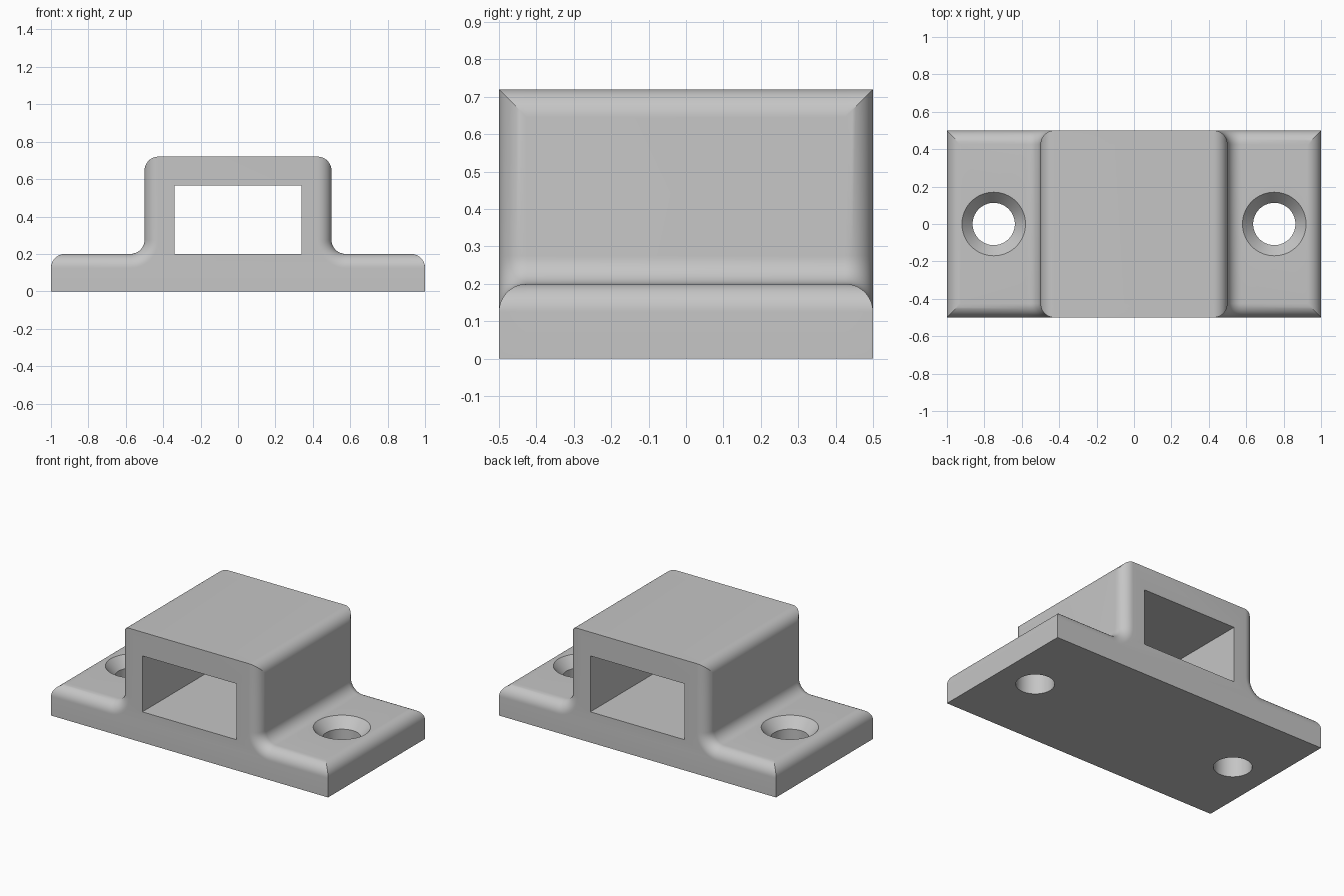
import bpy, bmesh
from math import sin, cos, acos, pi

if "Cube" in bpy.data.objects:
    bpy.data.objects.remove(bpy.data.objects["Cube"])

HALF_LENGTH, HALF_DEPTH, BASE_TOP = 1.0, 0.5, 0.2
HUMP_HALF, HUMP_TOP = 0.5, 0.72
R = 0.075            # radius of every rounded edge
STEPS = 12

gray = bpy.data.materials.new("matte gray")
gray.use_nodes = True
color = (0.56, 0.56, 0.56, 1)
gray.diffuse_color = color
gray.node_tree.nodes["Principled BSDF"].inputs["Base Color"].default_value = color


def arc(cx, cz, r, start, end):
    angles = [start + (end - start) * i / STEPS for i in range(STEPS + 1)]
    return [(cx + r * cos(a), cz + r * sin(a)) for a in angles]


def section(inset):
    """Outline of one slice; the walls and flange tops pull in, the ends do not."""
    first = acos(max(0, 1 - inset / R))
    half = [(HALF_LENGTH, 0)]
    # rounded flange end, clipped by the lowered flange top
    half += arc(HALF_LENGTH - R, BASE_TOP - R, R, 0, pi / 2 - first)
    # hollow fillet between flange and hump
    half += arc(HUMP_HALF + R, BASE_TOP + R, R + inset, 1.5 * pi, pi)
    # rounded hump shoulder, clipped by the narrowed hump wall
    half += arc(HUMP_HALF - R, HUMP_TOP - R, R, first, pi / 2)
    return half + [(-x, z) for x, z in reversed(half)]


def make_object(name, bm):
    bmesh.ops.recalc_face_normals(bm, faces=bm.faces)
    mesh = bpy.data.meshes.new(name)
    bm.to_mesh(mesh)
    bm.free()
    mesh.materials.append(gray)
    obj = bpy.data.objects.new(name, mesh)
    bpy.context.collection.objects.link(obj)
    return obj


# Bracket body: slices lofted from front to back
turns = [pi / 2 * i / STEPS for i in range(STEPS + 1)]
front = [(-HALF_DEPTH + R * (1 - sin(t)), R * (1 - cos(t))) for t in reversed(turns)]
slices = front + [(-y, inset) for y, inset in reversed(front)]
bm = bmesh.new()
rings = [[bm.verts.new((x, y, z)) for x, z in section(d)] for y, d in slices]
for a, b in zip(rings, rings[1:]):
    for i in range(len(a)):
        j = (i + 1) % len(a)
        bm.faces.new((a[i], a[j], b[j], b[i]))
bm.faces.new(rings[0])
bm.faces.new(rings[-1])
bmesh.ops.remove_doubles(bm, verts=bm.verts, dist=1e-5)
body = make_object("bracket_body", bm)


# Cutter for the rectangular tunnel
bm = bmesh.new()
bmesh.ops.create_cube(bm, size=1)
for v in bm.verts:
    v.co = (v.co.x * 0.68, v.co.y * 2, 0.2 if v.co.z < 0 else 0.565)
cutters = [make_object("tunnel_cutter", bm)]

# Cutters for the countersunk screw holes
HOLE = [(0.113, -0.1), (0.113, 0.135), (0.17, BASE_TOP), (0.17, 0.3)]
for side, x in (("left", 0.75), ("right", -0.75)):
    bm = bmesh.new()
    rings = [[bm.verts.new((x + r * cos(2 * pi * i / 64), r * sin(2 * pi * i / 64), z))
              for i in range(64)] for r, z in HOLE]
    for a, b in zip(rings, rings[1:]):
        for i in range(64):
            j = (i + 1) % 64
            bm.faces.new((a[i], a[j], b[j], b[i]))
    bm.faces.new(rings[0])
    bm.faces.new(rings[-1])
    cutters.append(make_object(side + "_screw_hole_cutter", bm))

bpy.ops.object.select_all(action="DESELECT")
bpy.context.view_layer.objects.active = body
body.select_set(True)
for cutter in cutters:
    cut = body.modifiers.new(cutter.name, "BOOLEAN")
    cut.operation, cut.solver, cut.object = "DIFFERENCE", "EXACT", cutter
    bpy.ops.object.modifier_apply(modifier=cut.name)
    bpy.data.objects.remove(cutter)

bpy.ops.object.shade_smooth_by_angle(angle=pi / 9)
